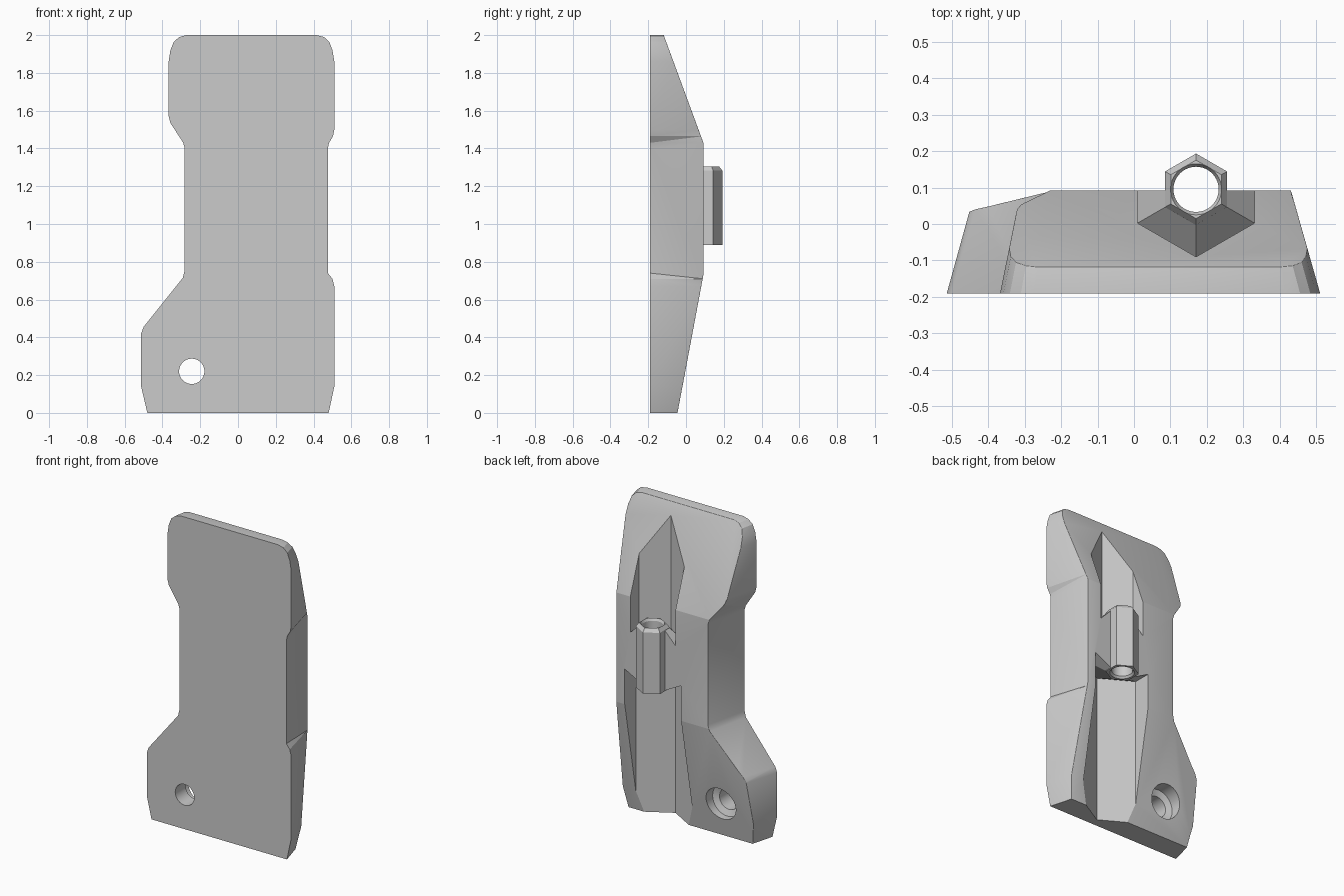
import bpy, bmesh, math
from mathutils import Vector

if "Cube" in bpy.data.objects:
    bpy.data.objects.remove(bpy.data.objects["Cube"])

grey = bpy.data.materials.new("plain grey")
grey.diffuse_color = (0.6, 0.6, 0.6, 1)
grey.use_nodes = True
grey.node_tree.nodes["Principled BSDF"].inputs["Base Color"].default_value = grey.diffuse_color


def make(name, bm, helper=False):
    bmesh.ops.recalc_face_normals(bm, faces=bm.faces[:])
    me = bpy.data.meshes.new(name)
    bm.to_mesh(me)
    bm.free()
    me.materials.append(grey)
    ob = bpy.data.objects.new(name, me)
    bpy.context.collection.objects.link(ob)
    ob.hide_render = helper
    ob.hide_viewport = False
    return ob


def loft(name, rings, helper=False):
    """Closed solid through rings of equal point count."""
    bm = bmesh.new()
    loops = [[bm.verts.new(p) for p in r] for r in rings]
    n = len(loops[0])
    for a, b in zip(loops, loops[1:]):
        for i in range(n):
            j = (i + 1) % n
            bm.faces.new((a[i], a[j], b[j], b[i]))
    bm.faces.new(loops[0])
    bm.faces.new(loops[-1])
    return make(name, bm, helper)


CX, CY = 0.17, 0.095


def ring(r, z, n=6):
    # upright ring round the tube axis, hexagons point to front and back
    return [(CX + r * math.sin(2 * math.pi * i / n), CY + r * math.cos(2 * math.pi * i / n), z)
            for i in range(n)]


def hole_ring(r, y, n=48):
    return [(-0.245 + r * math.cos(2 * math.pi * i / n), y, 0.22 + r * math.sin(2 * math.pi * i / n))
            for i in range(n)]


def boolean(ob, other, op):
    m = ob.modifiers.new(op.lower(), 'BOOLEAN')
    m.operation, m.object, m.solver = op, other, 'EXACT'
    bpy.context.view_layer.objects.active = ob
    bpy.ops.object.modifier_apply(modifier=m.name)
    bpy.data.objects.remove(other)


# plate outline: x at the front, z, x at the back
outline = [
    (-0.48, 0, -0.405), (-0.513, 0.14, -0.435), (-0.513, 0.42, -0.435), (-0.50, 0.455, -0.42),
    (-0.292, 0.715, -0.23), (-0.282, 0.755, -0.22), (-0.282, 1.40, -0.22), (-0.29, 1.43, -0.23),
    (-0.358, 1.535, -0.302), (-0.367, 1.57, -0.31), (-0.367, 1.86, -0.31), (-0.358, 1.92, -0.301),
    (-0.34, 1.965, -0.285), (-0.31, 1.99, -0.26), (-0.275, 2, -0.23), (0.415, 2, 0.345),
    (0.455, 1.99, 0.38), (0.483, 1.965, 0.405), (0.50, 1.92, 0.42), (0.51, 1.86, 0.43),
    (0.51, 1.50, 0.43), (0.503, 1.465, 0.43), (0.482, 1.43, 0.43), (0.476, 1.40, 0.43),
    (0.476, 0.74, 0.43), (0.50, 0.71, 0.43), (0.51, 0.67, 0.43), (0.51, 0.14, 0.43),
    (0.48, 0, 0.40)]
body = loft("body", [[(a, -0.19, z) for a, z, b in outline],
                     [(b, 0.092, z) for a, z, b in outline]])

# slope the back towards top and bottom, then soften the rear edges
bm = bmesh.new()
bm.from_mesh(body.data)
bmesh.ops.triangulate(bm, faces=bm.faces[:])
for (y0, z0), (y1, z1) in [((0.092, 1.43), (-0.118, 2)), ((-0.045, 0), (0.092, 0.73))]:
    n = Vector((0, z1 - z0, y0 - y1)).normalized()
    cut = bmesh.ops.bisect_plane(bm, geom=bm.verts[:] + bm.edges[:] + bm.faces[:],
                                 plane_co=(0, y0, z0), plane_no=n, clear_outer=True)
    edges = [e for e in cut['geom_cut'] if isinstance(e, bmesh.types.BMEdge)]
    bmesh.ops.holes_fill(bm, edges=[e for e in bm.edges if e.is_boundary], sides=0)
bmesh.ops.remove_doubles(bm, verts=bm.verts[:], dist=0.0005)
bmesh.ops.dissolve_limit(bm, angle_limit=0.01, verts=bm.verts[:], edges=bm.edges[:])
bmesh.ops.recalc_face_normals(bm, faces=bm.faces[:])
rear = [e for e in bm.edges if len(e.link_faces) == 2
        and any(f.normal.y > 0.8 for f in e.link_faces)
        and max(v.co.z for v in e.verts) > 0.01 and e.calc_face_angle(0) > 0.15]
bmesh.ops.bevel(bm, geom=rear, offset=0.018, segments=3, profile=0.5, affect='EDGES',
                clamp_overlap=True)
bm.to_mesh(body.data)
bm.free()

# hexagonal channels above and below the tube, each ending in a pyramid
boolean(body, loft("upper_channel", [ring(0.185, 2.3), ring(0.185, 1.2), ring(0.09, 1.285)], True),
        'DIFFERENCE')
boolean(body, loft("lower_channel", [ring(0.231, -0.3), ring(0.231, 0.955), ring(0.09, 0.89)], True),
        'DIFFERENCE')

# hexagonal tube with chamfered upper end and countersunk bore
boolean(body, loft("tube", [ring(0.098, 0.89), ring(0.098, 1.282), ring(0.08, 1.305)], True), 'UNION')
bore = [ring(0.072, 0.8, 40), ring(0.072, 0.89, 40), ring(0.062, 0.903, 40),
        ring(0.062, 1.29, 40), ring(0.07, 1.305, 40), ring(0.07, 1.4, 40)]
boolean(body, loft("bore", bore, True), 'DIFFERENCE')

# stepped screw hole
screw = [hole_ring(0.067, -0.3), hole_ring(0.067, -0.085), hole_ring(0.105, -0.07),
         hole_ring(0.105, 0.2)]
boolean(body, loft("screw_hole", screw, True), 'DIFFERENCE')

bpy.ops.object.select_all(action='DESELECT')
body.select_set(True)
bpy.context.view_layer.objects.active = body
bpy.ops.object.shade_smooth_by_angle(angle=math.radians(25))
